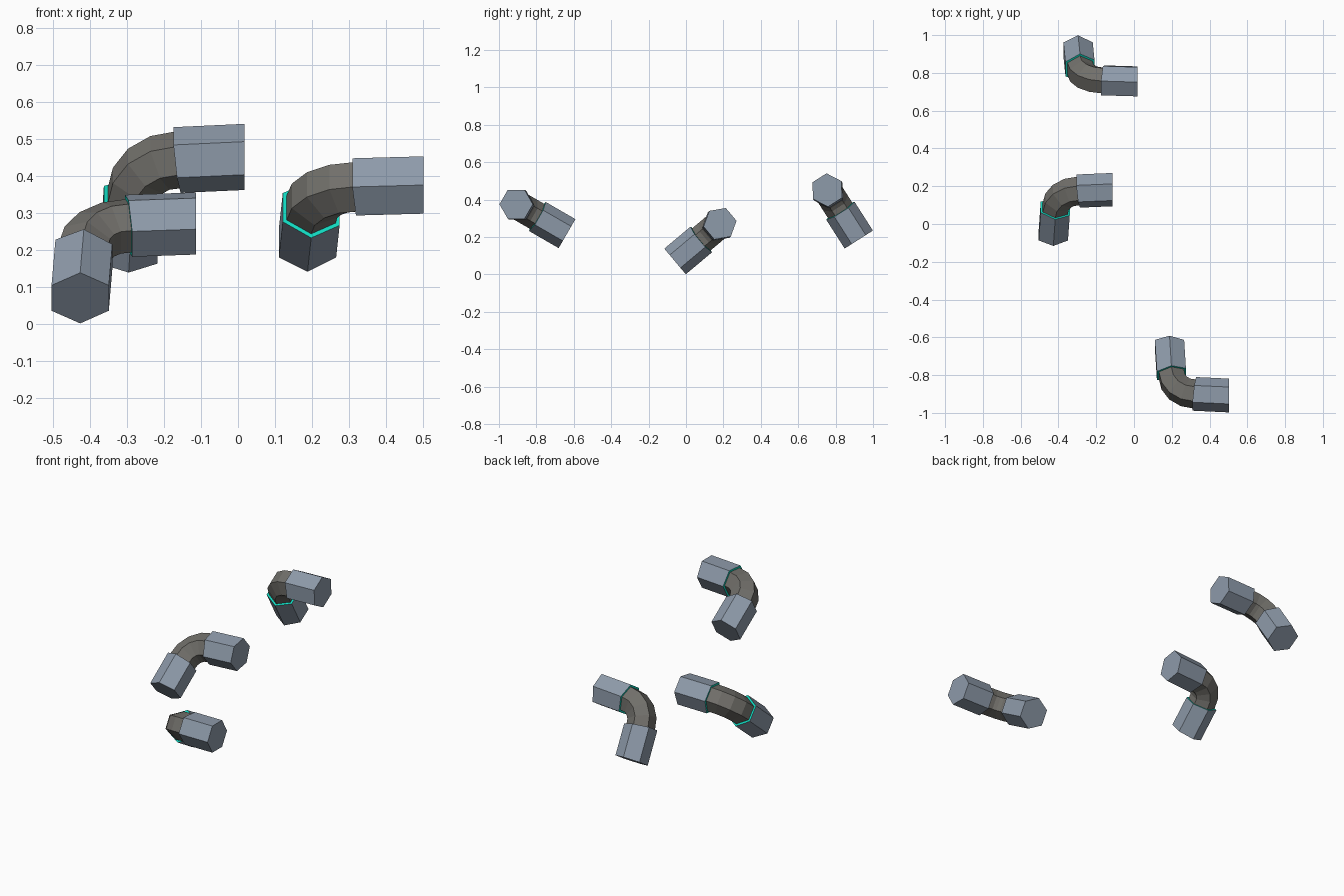
import bpy, bmesh, math
from mathutils import Vector

if "Cube" in bpy.data.objects:
    bpy.data.objects.remove(bpy.data.objects["Cube"])


def material(name, rgb):
    m = bpy.data.materials.new(name)
    m.diffuse_color = (*rgb, 1)
    m.use_nodes = True
    m.node_tree.nodes["Principled BSDF"].inputs["Base Color"].default_value = m.diffuse_color
    return m


MATS = [material("socket blue grey", (0.27, 0.325, 0.40)),
        material("rim teal", (0.006, 0.72, 0.55)),
        material("bend warm grey", (0.165, 0.16, 0.145))]

SOCKET_R, TUBE_R = 0.0895, 0.077
REACH, TILT, SOCKET_L, STEPS = 0.314, 0.010, 0.183, 4


def elbow_path():
    """Centre line in the bend plane: (x, s) points with section angles."""
    a = REACH - SOCKET_L
    rad = a - TILT
    # start socket mouth, then quarter arc, then end socket mouth
    pts = [(0, -REACH)]
    for i in range(STEPS + 1):
        t = math.pi / 2 * i / STEPS
        pts.append((TILT + rad * (1 - math.cos(t)), -a + rad * math.sin(t)))
    pts.append((REACH, 0))
    ang = [0]
    chord = [math.atan2(q[0] - p[0], q[1] - p[1]) for p, q in zip(pts, pts[1:])]
    ang += [(c + d) / 2 for c, d in zip(chord, chord[1:])] + [math.pi / 2]
    return list(zip(pts, ang))


def elbow(name, x0, y_end, z_end, pitch, facing):
    """Hexagonal elbow: one socket along u, the other along x."""
    ex = Vector((1, 0, 0))
    u = Vector((0, facing * math.cos(pitch), math.sin(pitch)))
    w = ex.cross(u)
    origin = Vector((x0, y_end, z_end))
    path = elbow_path()
    # sockets are wide, the bend is narrow; doubled stations make the rims
    stations = [(path[0], SOCKET_R), (path[1], SOCKET_R)]
    stations += [(p, TUBE_R) for p in path[1:-1]]
    stations += [(path[-2], SOCKET_R), (path[-1], SOCKET_R)]
    bm = bmesh.new()
    rings = []
    for ((x, s), a), r in stations:
        c = origin + ex * x + u * s
        side = ex * math.cos(a) - u * math.sin(a)
        rings.append([bm.verts.new(c + r * (w * math.cos(k * math.pi / 3)
                                            + side * math.sin(k * math.pi / 3)))
                      for k in range(6)])
    last = len(rings) - 2
    for i, (p, q) in enumerate(zip(rings, rings[1:])):
        mat = 0 if i in (0, last) else 1 if i in (1, last - 1) else 2
        for k in range(6):
            n = (k + 1) % 6
            bm.faces.new((p[k], p[n], q[n], q[k])).material_index = mat
    # closed socket ends
    bm.faces.new(rings[0])
    bm.faces.new(rings[-1])
    bmesh.ops.recalc_face_normals(bm, faces=bm.faces)
    me = bpy.data.meshes.new(name)
    bm.to_mesh(me)
    bm.free()
    for m in MATS:
        me.materials.append(m)
    bpy.context.collection.objects.link(bpy.data.objects.new(name, me))


elbow("middle_pipe_elbow", -0.427, 0.182, 0.271, math.radians(40), 1)
elbow("front_pipe_elbow", 0.188, -0.908, 0.375, math.radians(30), -1)
elbow("back_pipe_elbow", -0.296, 0.755, 0.451, math.radians(57.5), -1)
